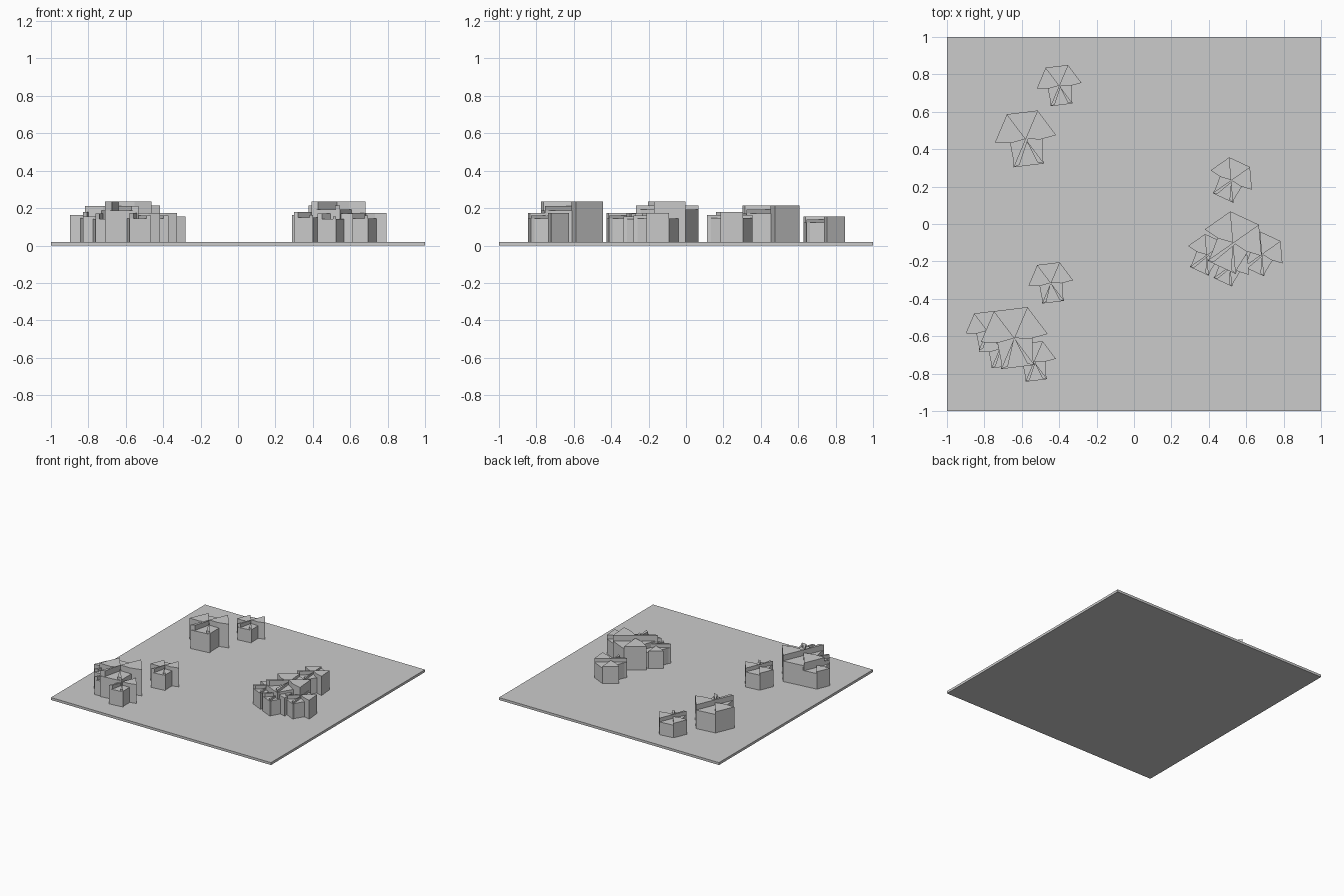
import bpy, bmesh
from math import radians, cos, sin

if "Cube" in bpy.data.objects:
    bpy.data.objects.remove(bpy.data.objects["Cube"])

BASE_TOP = 0.02


def prism(name, pts, z0, z1):
    bm = bmesh.new()
    face = bm.faces.new([bm.verts.new((x, y, z0)) for x, y in pts])
    ext = bmesh.ops.extrude_face_region(bm, geom=[face])
    top = [v for v in ext["geom"] if isinstance(v, bmesh.types.BMVert)]
    bmesh.ops.translate(bm, verts=top, vec=(0, 0, z1 - z0))
    bmesh.ops.recalc_face_normals(bm, faces=bm.faces)
    me = bpy.data.meshes.new(name)
    bm.to_mesh(me)
    bm.free()
    ob = bpy.data.objects.new(name, me)
    bpy.context.collection.objects.link(ob)
    return ob


def block(i, x, y, r, h, rot):
    """Notched hexagonal column: a waisted body, crossed by two raised slabs."""
    def p(angle, rad=1.0):
        a = radians(angle + rot)
        return (x + r * rad * cos(a), y + r * rad * sin(a))

    p1, p2, p3, p4, p5, p6 = [p(a) for a in (180, 120, 60, 0, -60, -120)]
    c = (x, y)
    step = 0.13 * r
    # front body with flared foot
    prism(f"block_{i}_body",
          [p2, p(180, 0.52), p(-124, 0.84), p6, p5, p(-56, 0.84), p(0, 0.55), p3],
          BASE_TOP, h - 2 * step)
    # left slab runs to the right foot corner
    prism(f"block_{i}_left_slab", [p1, p(189, 0.48), c, p(-70, 0.86), p5, p2],
          BASE_TOP, h - step)
    # right slab runs to the left foot corner
    prism(f"block_{i}_right_slab", [p4, p3, p6, p(-110, 0.86), c, p(-9, 0.48)],
          BASE_TOP, h)


# ground plate
prism("ground_plate", [(-1, -1), (1, -1), (1, 1), (-1, 1)], 0, BASE_TOP)

# column clusters: x, y, radius, top height, rotation
blocks = [
    (-0.40, 0.74, 0.12, 0.155, 7),
    (-0.58, 0.455, 0.165, 0.215, 7),
    (-0.445, -0.315, 0.12, 0.175, 7),
    (-0.64, -0.61, 0.18, 0.235, 7),
    (-0.785, -0.57, 0.115, 0.178, 7),
    (-0.535, -0.735, 0.118, 0.175, 7),
    (-0.72, -0.67, 0.11, 0.17, 7),
    (0.52, 0.235, 0.122, 0.178, -25),
    (0.53, -0.10, 0.168, 0.235, -25),
    (0.39, -0.165, 0.112, 0.178, -25),
    (0.685, -0.16, 0.12, 0.175, -25),
    (0.515, -0.225, 0.11, 0.17, -25),
]
for i, b in enumerate(blocks):
    block(i + 1, *b)
